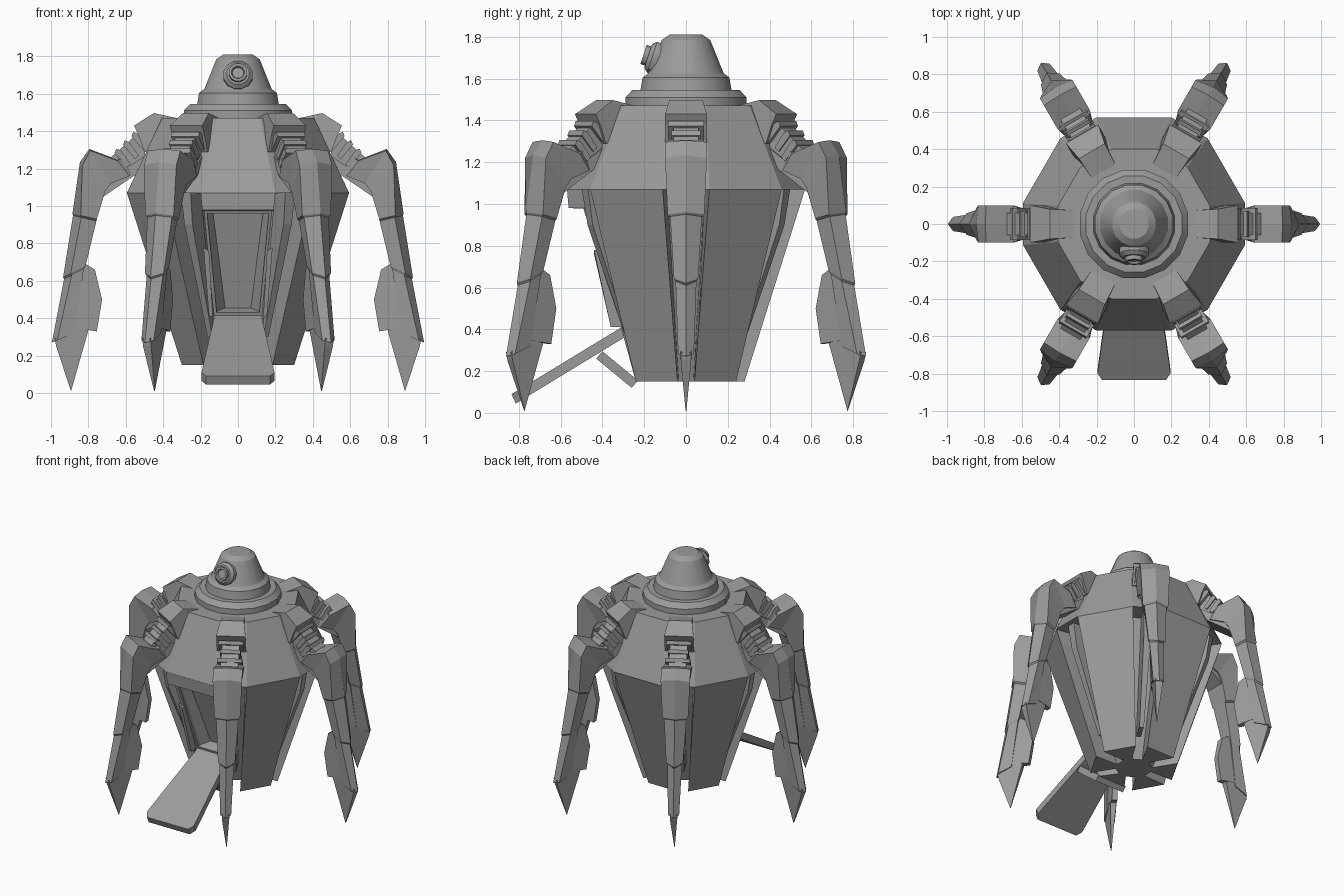
import bpy, bmesh, math
from mathutils import Vector, Matrix

if "Cube" in bpy.data.objects:
    bpy.data.objects.remove(bpy.data.objects["Cube"])

grey = bpy.data.materials.new("hull_grey")
grey.diffuse_color = (0.33, 0.33, 0.33, 1)
grey.use_nodes = True
grey.node_tree.nodes["Principled BSDF"].inputs["Base Color"].default_value = grey.diffuse_color


def finish(name, bm, smooth=False):
    bmesh.ops.recalc_face_normals(bm, faces=bm.faces[:])
    me = bpy.data.meshes.new(name)
    bm.to_mesh(me)
    bm.free()
    me.materials.append(grey)
    ob = bpy.data.objects.new(name, me)
    bpy.context.collection.objects.link(ob)
    if smooth:
        bpy.context.view_layer.objects.active = ob
        ob.select_set(True)
        bpy.ops.object.shade_smooth_by_angle(angle=math.radians(30))
        ob.select_set(False)
    return ob


def skin(bm, sections):
    """Bridge equal-length point loops and cap both ends."""
    rings = [[bm.verts.new(p) for p in s] for s in sections]
    n = len(rings[0])
    for a, b in zip(rings, rings[1:]):
        for i in range(n):
            j = (i + 1) % n
            bm.faces.new((a[i], a[j], b[j], b[i]))
    bm.faces.new(rings[0])
    bm.faces.new(rings[-1])
    return rings


def loft(name, sections):
    bm = bmesh.new()
    skin(bm, sections)
    return finish(name, bm)


def plate(name, pts):
    """Side profile of (r, z, half_width) points, mirrored across y."""
    return loft(name, [[(r, -w, z) for r, z, w in pts], [(r, w, z) for r, z, w in pts]])


def lathe(name, profile, seg, mat=Matrix()):
    bm = bmesh.new()
    skin(bm, [[mat @ Vector((r * math.cos(t), r * math.sin(t), z))
               for t in (2 * math.pi * (i + 0.5) / seg for i in range(seg))]
              for r, z in profile])
    return finish(name, bm, True)


# Hull: six panels separated by corner slots, the front one recessed
def hull_ring(z, a, h, slot_r, slot_w, recess=0.0):
    pts = []
    for k in range(6):
        t = math.radians(60 * k + 30)
        d, s = Vector((math.cos(t), math.sin(t), 0)), Vector((-math.sin(t), math.cos(t), 0))
        ap = a - (recess if k == 4 else 0)
        c = t + math.radians(30)
        e, f = Vector((math.cos(c), math.sin(c), 0)), Vector((-math.sin(c), math.cos(c), 0))
        for p in (d * ap - s * h, d * ap + s * h,
                  e * slot_r - f * slot_w, e * slot_r + f * slot_w):
            pts.append(p + Vector((0, 0, z)))
    return pts


def lower_ring(z, recess):
    u = (1.07 - z) / 0.92
    return hull_ring(z, 0.57 - 0.29 * u, 0.2 - 0.085 * u, 0.45 - 0.33 * u,
                     0.09 - 0.055 * u, recess)


bm = bmesh.new()
rings = skin(bm, [hull_ring(1.47, 0.40, 0.12, 0.406, 0.05),
                  hull_ring(1.07, 0.57, 0.20, 0.594, 0.05),
                  lower_ring(1.068, 0), lower_ring(0.98, -0.02), lower_ring(0.978, 0.05),
                  lower_ring(0.40, 0.05), lower_ring(0.15, 0.04)])
bmesh.ops.recalc_face_normals(bm, faces=bm.faces[:])
# Doorway: a narrow frame, then a deep opening
corners = {rings[4][16], rings[4][17], rings[5][16], rings[5][17]}
door = next(f for f in bm.faces if set(f.verts) == corners)
bmesh.ops.inset_region(bm, faces=[door], thickness=0.012, depth=-0.015)
bmesh.ops.inset_region(bm, faces=[door], thickness=0.024, depth=0)
bmesh.ops.inset_region(bm, faces=[door], thickness=0.002, depth=-0.08)
finish("hull", bm)

# Boarding ramp, lower lip and side stays
def slab(name, rows):
    loft(name, [[(-w, y, z), (w, y, z), (w, y + 0.02, z - 0.045), (-w, y + 0.02, z - 0.045)]
                for y, z, w in rows])


slab("ramp", [(-0.30, 0.415, 0.125), (-0.76, 0.135, 0.19), (-0.80, 0.11, 0.195),
              (-0.835, 0.09, 0.17)])
loft("lower_lip", [[(-w, y, z), (w, y, z), (w, y - 0.03, z - 0.035), (-w, y - 0.03, z - 0.035)]
                   for y, z, w in ((-0.40, 0.295, 0.14), (-0.23, 0.155, 0.12))])
for s in (-1, 1):
    loft("door_stay", [[(s * x, y, z) for x, y, z in sec] for sec in (
        [(0.155, -0.44, 0.76), (0.185, -0.44, 0.78), (0.185, -0.41, 0.78), (0.155, -0.41, 0.76)],
        [(0.135, -0.36, 0.41), (0.155, -0.36, 0.41), (0.155, -0.30, 0.41), (0.135, -0.30, 0.41)])])

# Collar, turret and lens
lathe("collar", [(0.295, 1.46), (0.295, 1.51), (0.262, 1.545), (0.2, 1.545)], 16)
lathe("turret", [(0.205, 1.54), (0.222, 1.545), (0.212, 1.605), (0.184, 1.625),
                 (0.118, 1.785), (0.08, 1.81)], 16)
aim = Matrix.Translation((0, -0.11, 1.685)) @ Matrix.Rotation(math.radians(72), 4, 'X')
lathe("lens", [(0.08, -0.03), (0.08, 0.055), (0.062, 0.075), (0.05, 0.075),
               (0.05, 0.098), (0.036, 0.098), (0.03, 0.085)], 12, aim)

# One leg along +x
parts = [plate("shoulder", [(0.28, 1.46, 0.07), (0.45, 1.497, 0.08), (0.556, 1.43, 0.1),
                            (0.53, 1.375, 0.1), (0.50, 1.29, 0.1), (0.36, 1.28, 0.09)]),
         plate("joint_core", [(0.48, 1.40, 0.06), (0.54, 1.385, 0.06), (0.68, 1.26, 0.06),
                              (0.66, 1.17, 0.06), (0.50, 1.26, 0.06)])]
for i in range(3):
    r, z = 0.535 + 0.045 * i, 1.385 - 0.045 * i
    w = 0.085 if i % 2 == 0 else 0.07
    parts.append(plate("joint_tooth", [(r, z, w), (r + 0.025, z + 0.012, w),
                                       (r + 0.035, z - 0.012, w), (r - 0.03, z - 0.09, w),
                                       (r - 0.05, z - 0.07, w)]))


def limb(ro, zo, ri, zi, w, ridge):
    """Five-sided section with an outer ridge."""
    v = Vector((ri - ro, zi - zo)).normalized() * ridge
    a, b = ro + v.x, zo + v.y
    return [(ro, 0, zo), (a, w, b), (ri, w * 0.8, zi), (ri, -w * 0.8, zi), (a, -w, b)]


# Armoured limb with stepped plates
parts.append(loft("leg_limb", [limb(*s) for s in (
    (0.61, 1.275, 0.56, 1.17, 0.075, 0.01),
    (0.65, 1.25, 0.58, 1.16, 0.1, 0.01),
    (0.795, 1.305, 0.68, 1.12, 0.1, 0.01),
    (0.845, 1.235, 0.71, 1.08, 0.1, 0.02),
    (0.885, 0.96, 0.755, 0.93, 0.088, 0.045),
    (0.882, 0.95, 0.757, 0.92, 0.076, 0.045),
    (0.935, 0.62, 0.815, 0.68, 0.058, 0.045),
    (0.930, 0.61, 0.825, 0.66, 0.05, 0.045),
    (0.995, 0.27, 0.875, 0.32, 0.038, 0.03))]))
parts.append(plate("leg_fin", [(0.83, 0.70, 0.03), (0.765, 0.66, 0.025), (0.727, 0.50, 0.018),
                               (0.755, 0.33, 0.018), (0.88, 0.35, 0.03), (0.9, 0.5, 0.035)]))
parts.append(plate("leg_claw", [(0.98, 0.29, 0.025), (0.972, 0.25, 0.025), (0.893, 0.01, 0.002),
                                (0.80, 0.335, 0.02), (0.90, 0.36, 0.03)]))
# Brace under the arm, running back into the hull corner
parts.append(plate("arm_brace", [(0.45, 1.30, 0.07), (0.60, 1.20, 0.07), (0.74, 1.08, 0.07),
                                 (0.72, 1.05, 0.07), (0.50, 1.20, 0.07)]))
# Spine fin lying in the hull slot
parts.append(plate("slot_spine", [(0.40, 1.08, 0.03), (0.56, 1.08, 0.03), (0.53, 0.90, 0.025),
                                  (0.30, 0.30, 0.015), (0.15, 0.30, 0.015)]))

# Repeat the leg around the hull
for ob in parts:
    for k in range(1, 6):
        copy = ob.copy()
        copy.rotation_euler.z = math.radians(60 * k)
        bpy.context.collection.objects.link(copy)
